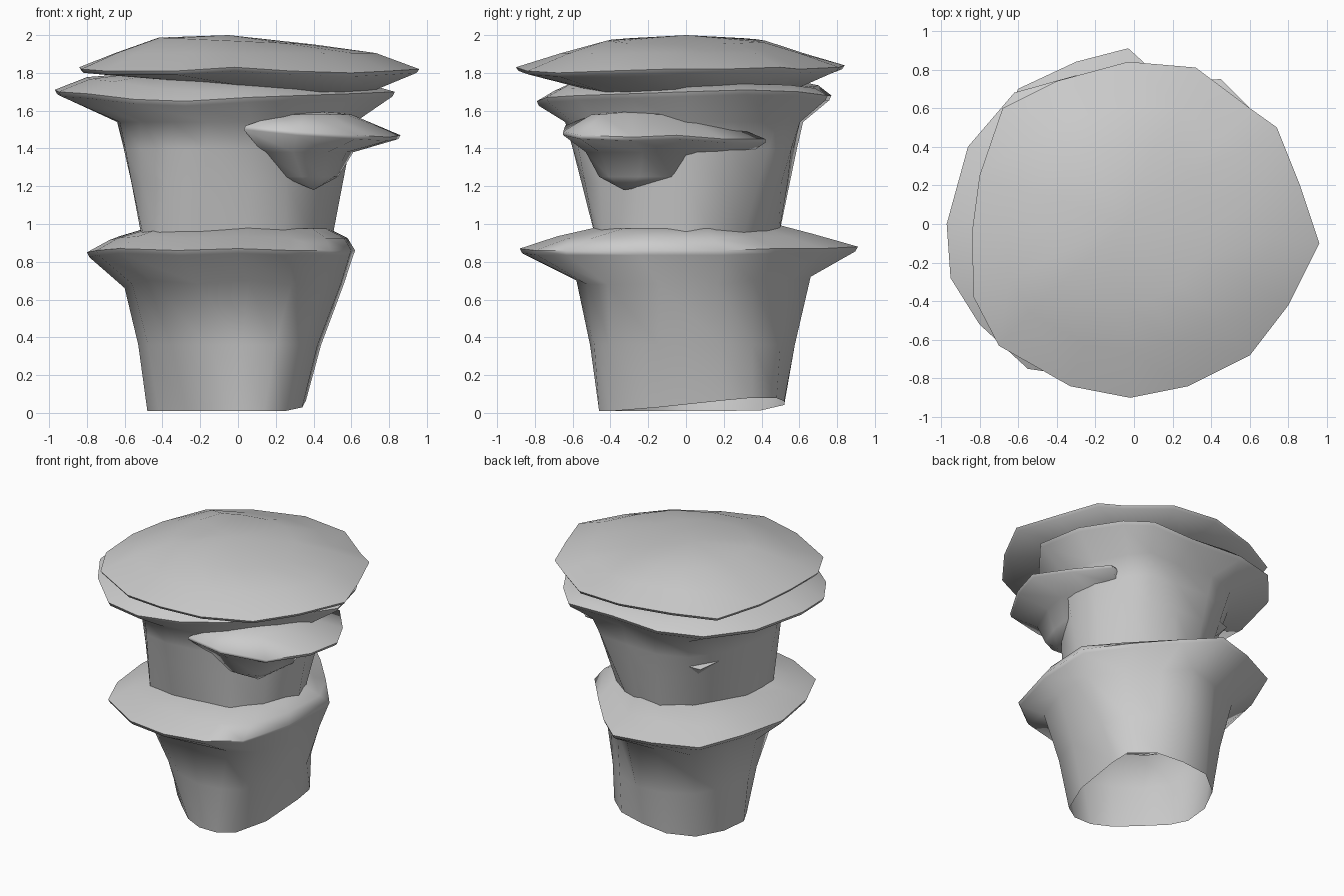
import bpy, bmesh, math

stone = bpy.data.materials.new("grey stone")
stone.diffuse_color = (0.6, 0.6, 0.6, 1)


def fit(rim, x0, x1, y0, y1, z, wave=0.0, tilt=0.0):
    """Copy of an outline squeezed into a box at height z."""
    xs, ys, zs = zip(*rim)
    mid = sum(zs) / len(zs)
    u = lambda v, a, lo, hi: lo + (v - min(a)) / (max(a) - min(a)) * (hi - lo)
    return [(u(x, xs, x0, x1), u(y, ys, y0, y1), z + wave * (h - mid) + tilt * x)
            for x, y, h in rim]


def blend(a, b, t, z):
    """Outline between two others at height z."""
    return [(p[0] + (q[0] - p[0]) * t, p[1] + (q[1] - p[1]) * t, z)
            for p, q in zip(a, b)]


def lower(rim, d, s=0.985):
    return [(x * s, y * s, z - d) for x, y, z in rim]


def loft(name, rings, top=None, bottom=None):
    """Skin rings from top to bottom, with optional closing points."""
    bm = bmesh.new()
    rows = [[bm.verts.new(p) for p in ring] for ring in rings]
    n = len(rows[0])
    for a, b in zip(rows, rows[1:]):
        for i in range(n):
            j = (i + 1) % n
            bm.faces.new((a[i], b[i], b[j], a[j]))
    for row, point, flip in ((rows[0], top, False), (rows[-1], bottom, True)):
        if point:
            c = bm.verts.new(point)
            for i in range(n):
                f = (row[i], row[(i + 1) % n], c)
                bm.faces.new(f[::-1] if flip else f)
    me = bpy.data.meshes.new(name)
    bm.to_mesh(me)
    bm.free()
    me.materials.append(stone)
    ob = bpy.data.objects.new(name, me)
    bpy.context.collection.objects.link(ob)
    bpy.context.view_layer.objects.active = ob
    ob.select_set(True)
    bpy.ops.object.shade_smooth_by_angle(angle=math.radians(70))
    ob.select_set(False)


# Lower tier: wide lip over a tapered hollow trunk, open at the base
rim = [(.62, .2, .86), (.4, .47, .87), (.18, .72, .87), (-.03, .91, .88),
       (-.3, .84, .87), (-.6, .7, .86), (-.74, .38, .87), (-.8, 0, .85),
       (-.75, -.36, .86), (-.63, -.64, .87), (-.32, -.82, .86), (0, -.88, .87),
       (.28, -.8, .86), (.49, -.64, .86), (.6, -.25, .86)]
foot = [(.36, .2), (.35, .35), (.2, .48), (0, .52), (-.2, .52), (-.36, .4),
        (-.46, .2), (-.48, 0), (-.42, -.12), (-.28, -.26), (-.14, -.39),
        (0, -.46), (.14, -.46), (.25, -.39), (.34, -.15)]
foot = [(x, y, .01 + .1 * max(0, x + y)) for x, y in foot]
shoulder = fit(rim, -.60, .56, -.58, .66, .69, 2)
loft("lower_tier", [
    fit(rim, -.5, .48, -.46, .49, .98, 1),
    fit(rim, -.68, .58, -.68, .68, .93, 1),
    rim, lower(rim, .025),
    shoulder,
    blend(shoulder, foot, .6, .36),
    foot], top=(0, 0, 1.0))

# Middle tier: tilted lip over a tapered trunk
rim = [(.83, 0, 1.70), (.76, .32, 1.71), (.6, .6, 1.70), (.45, .75, 1.68),
       (.1, .74, 1.68), (-.3, .77, 1.68), (-.62, .68, 1.69), (-.86, .4, 1.70),
       (-.97, 0, 1.71), (-.95, -.28, 1.70), (-.8, -.52, 1.69),
       (-.55, -.75, 1.66), (-.28, -.79, 1.65), (.05, -.74, 1.67),
       (.32, -.58, 1.68), (.6, -.29, 1.69)]
foot = [(.5, 0), (.45, .15), (.36, .3), (.2, .42), (.05, .49), (-.13, .49),
        (-.31, .36), (-.43, .19), (-.5, 0), (-.51, -.18), (-.5, -.32),
        (-.42, -.44), (-.2, -.48), (.05, -.48), (.25, -.44), (.4, -.28)]
foot = [(x, y, .93) for x, y in foot]
shoulder = fit(rim, -.64, .62, -.64, .62, 1.54)
loft("middle_tier", [
    fit(rim, -.6, .6, -.58, .58, 1.745, 0, -.05),
    fit(rim, -.8, .72, -.7, .7, 1.735, 1, -.02),
    rim, lower(rim, .025),
    shoulder,
    blend(shoulder, foot, .25, 1.4),
    blend(shoulder, foot, .54, 1.22),
    foot], top=(-.1, 0, 1.76))

# Top cap: low dome with a shallow underside
rim = [(.96, -.1, 1.82), (.86, .2, 1.82), (.74, .5, 1.83), (.6, .6, 1.82),
       (.32, .81, 1.83), (-.03, .84, 1.84), (-.4, .74, 1.83),
       (-.68, .6, 1.81), (-.8, .25, 1.82), (-.84, -.05, 1.83),
       (-.83, -.38, 1.82), (-.7, -.63, 1.81), (-.33, -.84, 1.81),
       (-.02, -.9, 1.83), (.28, -.84, 1.81), (.6, -.68, 1.80),
       (.8, -.42, 1.81)]
loft("top_cap", [
    fit(rim, -.42, .4, -.42, .42, 1.97, 0, -.02),
    fit(rim, -.65, .73, -.66, .62, 1.905),
    rim, lower(rim, .02),
    fit(rim, -.5, .66, -.58, .6, 1.73, 0, -.05)],
    top=(-.05, 0, 2.0), bottom=(.05, 0, 1.72))

# Side shelf: small bracket growing from the front right of the trunk
rim = [(.86, -.05, 1.47), (.73, .2, 1.45), (.55, .42, 1.45), (.3, .3, 1.5),
       (.1, -.1, 1.52), (.04, -.64, 1.52), (.32, -.65, 1.49),
       (.63, -.56, 1.47), (.8, -.28, 1.46)]
loft("side_shelf", [
    fit(rim, .22, .6, -.5, .1, 1.58),
    rim, [(x - .01, y, z - .02) for x, y, z in rim],
    fit(rim, .13, .61, -.53, .34, 1.38),
    fit(rim, .24, .53, -.46, .16, 1.25)],
    top=(.42, -.25, 1.6), bottom=(.4, -.33, 1.18))

# Back ledge: little wedge on the rear left of the trunk
rim = [(-.02, .56, 1.36), (-.44, .46, 1.31), (-.56, .1, 1.36), (-.25, .25, 1.37)]
loft("back_ledge", [rim], top=(-.3, .32, 1.36), bottom=(-.3, .32, 1.14))
